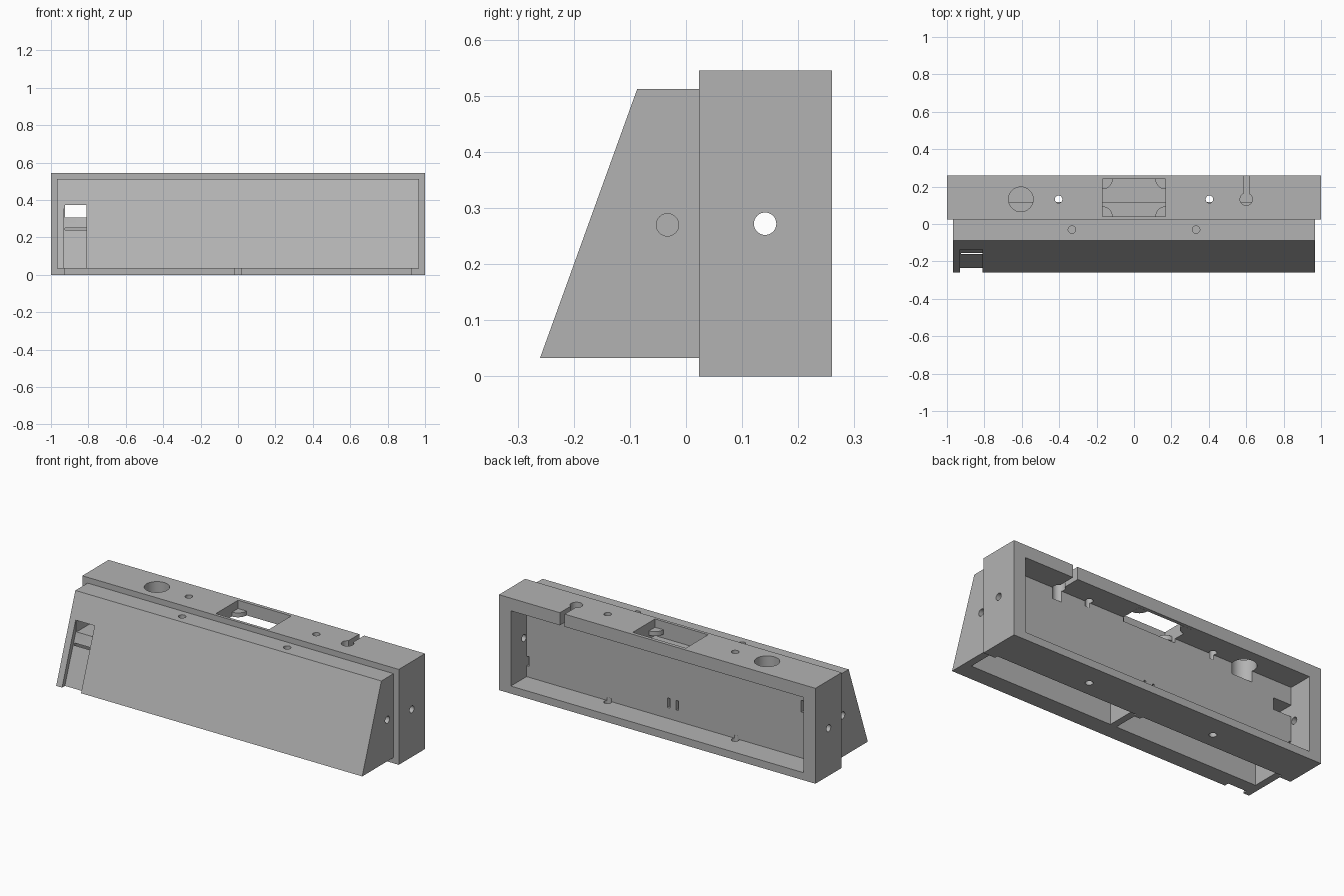
import bpy, bmesh
from mathutils import Matrix

cube = bpy.data.objects.get("Cube")
if cube:
    bpy.data.objects.remove(cube, do_unlink=True)

grey = bpy.data.materials.new("plain grey")
grey.use_nodes = True
colour = (0.45, 0.45, 0.45, 1)
grey.diffuse_color = colour
grey.node_tree.nodes["Principled BSDF"].inputs["Base Color"].default_value = colour


def finish(name, bm):
    bmesh.ops.recalc_face_normals(bm, faces=bm.faces)
    mesh = bpy.data.meshes.new(name)
    bm.to_mesh(mesh)
    bm.free()
    mesh.materials.append(grey)
    obj = bpy.data.objects.new(name, mesh)
    bpy.context.collection.objects.link(obj)
    return obj


def extrude_x(name, profile, x0, x1):
    """Extrude a y-z profile along x."""
    bm = bmesh.new()
    face = bm.faces.new([bm.verts.new((x0, y, z)) for y, z in profile])
    new = bmesh.ops.extrude_face_region(bm, geom=[face])["geom"]
    moved = [v for v in new if isinstance(v, bmesh.types.BMVert)]
    bmesh.ops.translate(bm, verts=moved, vec=(x1 - x0, 0, 0))
    return finish(name, bm)


def block(name, x0, x1, y0, y1, z0, z1):
    return extrude_x(name, [(y0, z0), (y1, z0), (y1, z1), (y0, z1)], x0, x1)


def rod(name, centre, radius, length, axis="Z"):
    bm = bmesh.new()
    turn = Matrix.Rotation(1.570796, 4, "Y") if axis == "X" else Matrix()
    bmesh.ops.create_cone(bm, cap_ends=True, segments=32, radius1=radius, radius2=radius,
                          depth=length, matrix=Matrix.Translation(centre) @ turn)
    return finish(name, bm)


def combine(target, tool, operation="DIFFERENCE"):
    mod = target.modifiers.new("bool", "BOOLEAN")
    mod.operation, mod.object, mod.solver = operation, tool, "EXACT"
    bpy.context.view_layer.objects.active = target
    bpy.ops.object.modifier_apply(modifier=mod.name)
    bpy.data.objects.remove(tool, do_unlink=True)


TOP = 0.545
FRONT = 0.023   # front face of the rear frame
WALL = 0.118    # back face of the inner wall

# Rear frame and sloped front, fused
housing = block("housing", -1, 1, FRONT, 0.26, 0, TOP)
wedge = extrude_x("sloped_front",
                  [(-0.26, 0.033), (0.06, 0.033), (0.06, 0.512), (-0.087, 0.512)],
                  -0.967, 0.967)
combine(housing, wedge, "UNION")

# Open back
combine(housing, block("cut", -0.925, 0.925, WALL, 0.4, 0.043, 0.473))

# Underside cavities on either side of the divider, with slits to the inside
for side in (-1, 1):
    a, b = sorted((side * 0.02, side * 0.925))
    combine(housing, block("cut", a, b, -0.16, 0.042, -0.1, 0.25))
    for x in (0.027, 0.918):
        combine(housing, block("cut", side * x - 0.007, side * x + 0.007, 0, 0.15, 0.105, 0.16))

# Groove in the slope and the passage behind its top
groove = [(-0.5, -0.05), (-0.264, -0.05), (-0.136, 0.305), (-0.136, 0.372), (-0.5, 0.372)]
combine(housing, extrude_x("cut", groove, -0.93, -0.81))
combine(housing, block("cut", -0.925, -0.81, -0.3, 0.15, 0.305, 0.372))

# Top window, large round hole and keyhole
combine(housing, block("cut", -0.168, 0.168, 0.04, 0.24, 0.45, 0.7))
combine(housing, rod("cut", (-0.605, 0.132, 0.51), 0.066, 0.2), "DIFFERENCE")
combine(housing, rod("cut", (0.6, 0.132, 0.51), 0.033, 0.2))
combine(housing, block("cut", 0.585, 0.615, 0.132, 0.4, 0.45, 0.7))

# Small pin holes in the top, bottom, slope top and ends
for side in (-1, 1):
    combine(housing, rod("cut", (side * 0.403, 0.132, TOP), 0.02, 0.2))
    combine(housing, rod("cut", (side * 0.403, 0.132, 0), 0.02, 0.12))
    combine(housing, rod("cut", (side * 0.332, -0.03, 0.512), 0.02, 0.2))
    combine(housing, rod("cut", (side * 1.0, 0.141, 0.272), 0.02, 0.2, "X"))
    combine(housing, rod("cut", (side * 0.967, -0.033, 0.27), 0.02, 0.12, "X"))

# Rounded corner tabs inside the window
for x in (-0.168, 0.168):
    for y in (0.04, 0.24):
        tab = rod("window_tab", (x, y, 0.485), 0.054, 0.025)
        clip = block("cut", -0.17, 0.17, 0.038, 0.242, 0.4, 0.6)
        combine(tab, clip, "INTERSECT")

# Keep flat faces crisp and round walls smooth
for obj in bpy.context.collection.objects:
    if obj.type == "MESH" and obj.name.startswith(("housing", "window_tab")):
        bpy.ops.object.select_all(action="DESELECT")
        obj.select_set(True)
        bpy.context.view_layer.objects.active = obj
        bpy.ops.object.shade_smooth_by_angle()
